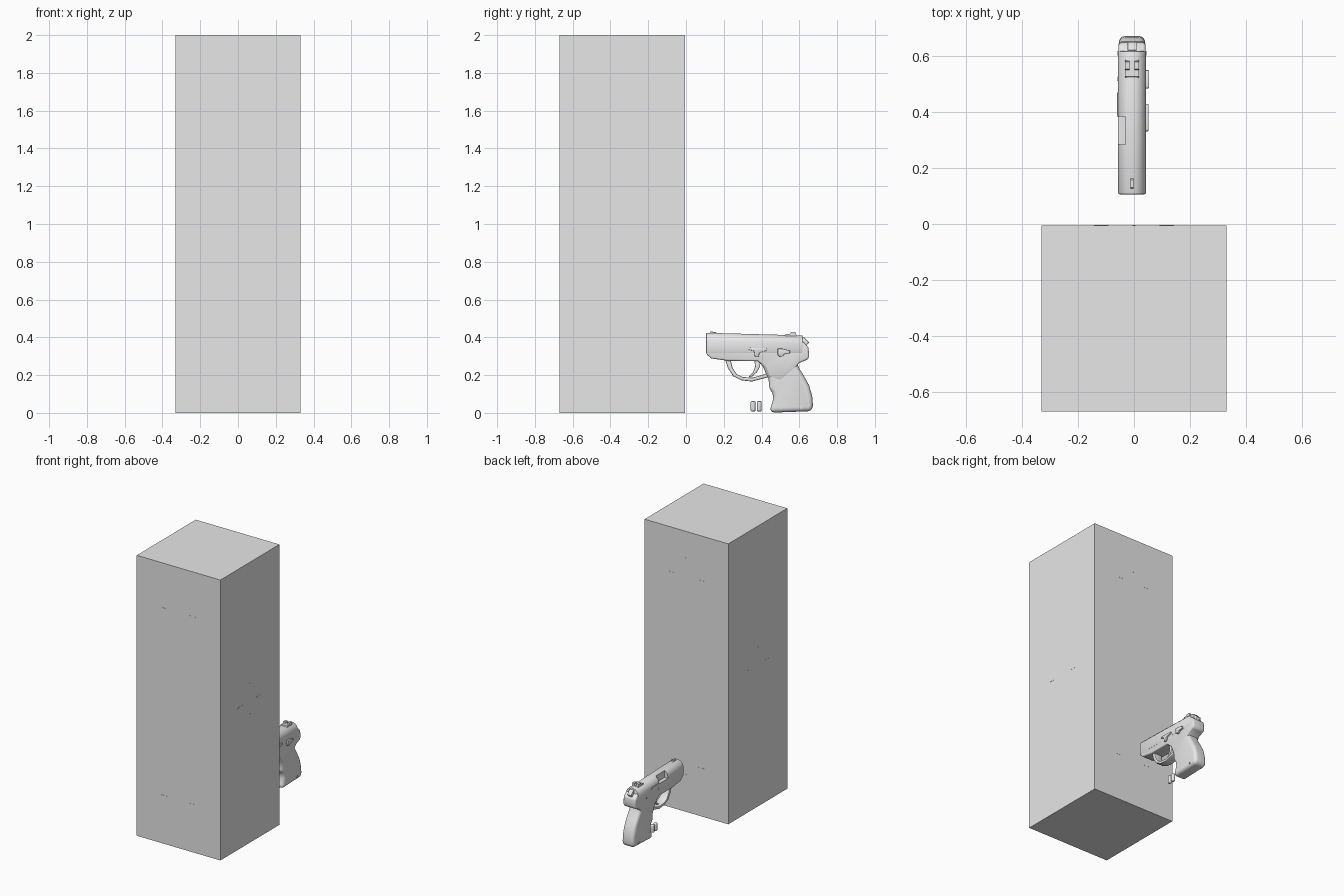
import bpy, bmesh, math
from mathutils import Vector

if "Cube" in bpy.data.objects:
    bpy.data.objects.remove(bpy.data.objects["Cube"])

grey = bpy.data.materials.new("light grey")
grey.diffuse_color = (0.8, 0.8, 0.8, 1)
grey.use_nodes = True
grey.node_tree.nodes["Principled BSDF"].inputs["Base Color"].default_value = grey.diffuse_color
CX = -0.007            # centre plane of the pistol


def finish(ob, bevel=0.0, segs=3, cutters=(), smooth=True):
    """Apply bevel and cuts, then shade."""
    bpy.ops.object.select_all(action='DESELECT')
    bpy.context.view_layer.objects.active = ob
    ob.select_set(True)
    if bevel:
        m = ob.modifiers.new("bevel", 'BEVEL')
        m.width, m.segments = bevel, segs
        m.limit_method, m.angle_limit = 'ANGLE', math.radians(40)
        bpy.ops.object.modifier_apply(modifier=m.name)
    for c in cutters:
        m = ob.modifiers.new("cut", 'BOOLEAN')
        m.operation, m.solver, m.object = 'DIFFERENCE', 'EXACT', c
        bpy.ops.object.modifier_apply(modifier=m.name)
        bpy.data.objects.remove(c)
    if smooth:
        bpy.ops.object.shade_smooth_by_angle(angle=math.radians(35))
    return ob


def extrude(name, pts, step):
    """Solid from a closed outline of 3D points, swept by a vector."""
    bm = bmesh.new()
    f = bm.faces.new([bm.verts.new(p) for p in pts])
    r = bmesh.ops.extrude_face_region(bm, geom=[f])
    bmesh.ops.translate(bm, vec=Vector(step),
                        verts=[v for v in r['geom'] if isinstance(v, bmesh.types.BMVert)])
    bmesh.ops.recalc_face_normals(bm, faces=bm.faces)
    me = bpy.data.meshes.new(name)
    bm.to_mesh(me)
    bm.free()
    me.materials.append(grey)
    ob = bpy.data.objects.new(name, me)
    bpy.context.collection.objects.link(ob)
    return ob


def side(name, pts, half, cx=CX, bevel=0.0, segs=3):
    """Side outline in hundredths (y, z), swept across x."""
    ob = extrude(name, [(cx - half, y / 100, z / 100) for y, z in pts], (2 * half, 0, 0))
    return finish(ob, bevel, segs)


def box(name, x0, x1, y0, y1, z0, z1, bevel=0.0, smooth=False):
    ob = extrude(name, [(x0, y0, z0), (x1, y0, z0), (x1, y1, z0), (x0, y1, z0)], (0, 0, z1 - z0))
    return finish(ob, bevel, 2, smooth=smooth)


def rod(name, radius, centre, step, n=20, axis='y'):
    pts = []
    for i in range(n):
        a = 2 * math.pi * i / n
        u, v = radius * math.cos(a), radius * math.sin(a)
        off = {'y': (u, 0, v), 'x': (0, u, v), 'z': (u, v, 0)}[axis]
        pts.append(Vector(centre) + Vector(off))
    return extrude(name, pts, step)


# tall block
Y0, Y1 = -0.67, -0.005
box("tall_block", -0.33, 0.33, Y0, Y1, 0, 2)

# thin cross ticks on the four upright faces
T, W, D = 0.03, 0.005, 0.001
for label, y in (("front", Y0), ("back", Y1)):
    for zc in (1.677, 0.34):
        for s in (-1, 1):
            z, x = zc + s * 0.105, s * 0.117
            box(label + "_tick_upright", -W, W, y - D, y + D, z - T, z + T)
            box(label + "_tick_level", x - T * 0.85, x + T * 0.85, y - D, y + D, zc - W, zc + W)
ym = (Y0 + Y1) / 2
for label, x in (("left", -0.33), ("right", 0.33)):
    for s in (-1, 1):
        z, y = 1.008 + s * 0.11, ym + s * 0.107
        box(label + "_tick_upright", x - D, x + D, ym - W, ym + W, z - 0.02, z + 0.02)
        box(label + "_tick_level", x - D, x + D, y - 0.025, y + 0.025, 1.008 - W, 1.008 + W)

# slide: chamfered cross-section swept along y, with muzzle and ejection cuts
sec = [(0.05, 0.315), (0.05, 0.383), (0.043, 0.403), (0.027, 0.419), (0.012, 0.424)]
sec = sec + [(-x, z) for x, z in reversed(sec)]
slide = extrude("slide", [(CX + x, 0.106, z) for x, z in sec], (0, 0.512, 0))
for v in slide.data.vertices:          # top falls slightly to the rear
    if v.co.y > 0.5 and v.co.z > 0.35:
        v.co.z -= 0.014
bore = rod("bore_cutter", 0.026, (CX, 0.09, 0.378), (0, 0.07, 0))
port = box("port_cutter", -0.08, -0.03, 0.285, 0.385, 0.365, 0.45)
for c in (bore, port):
    c.hide_render = True
finish(slide, 0.006, 2, (bore, port))
barrel = rod("barrel", 0.021, (CX, 0.109, 0.378), (0, 0.06, 0))
hole = rod("barrel_cutter", 0.014, (CX, 0.09, 0.378), (0, 0.06, 0))
hole.hide_render = True
finish(barrel, cutters=(hole,))

# frame and grip
side("frame", [(10.8, 34.5), (10.8, 31), (13.5, 28.8), (22, 27.6), (38, 27.4), (42, 24),
               (44, 19), (50, 17), (58, 24), (60, 26.5), (64.5, 28.3), (65.2, 30),
               (64.8, 35), (61.5, 38), (60, 34.5)], 0.048, bevel=0.009)
side("grip", [(38.5, 30), (39.5, 26), (41, 24), (42.5, 20.5), (43.5, 18.5), (44, 15.5),
              (43.8, 13), (45.8, 10.5), (46.2, 7.5), (45.2, 4), (44.2, 0.6), (47, 0.2),
              (66.6, 0.9), (67.2, 4), (66.8, 9), (65.2, 14.5), (62.5, 19.5), (60, 23.5),
              (58.8, 26.5), (58, 30)], 0.047, bevel=0.024, segs=5)

# trigger guard ring and trigger
outer = [(20.8, 28), (22.3, 23.5), (25, 19.4), (29.5, 17.2), (35, 16.6), (40, 18), (44.5, 19)]
inner = [(44.5, 21.5), (39.5, 19.8), (35, 18.6), (30, 19), (26.8, 20.6), (24.6, 24), (23.6, 28)]
side("trigger_guard", outer + inner, 0.03, bevel=0.006, segs=2)
side("trigger", [(36.2, 28), (36.6, 24.5), (35.5, 21.5), (33, 18.9), (34.5, 18.9), (37.5, 21.5),
                 (39.2, 24.5), (39.5, 28)], 0.014, bevel=0.004, segs=2)

# hammer
side("hammer", [(60, 33), (60.5, 39), (62.2, 40.2), (65.2, 37.3), (64, 36), (63.6, 33)],
     0.016, bevel=0.003, segs=2)

# sights
side("front_sight", [(12.6, 41.8), (13, 43), (15.8, 42.9), (16.5, 41.8)], 0.005)
for s in (-1, 1):
    side("rear_sight_post", [(54.5, 40), (55.5, 42.8), (58, 42.8), (58.6, 40)], 0.008, CX + s * 0.017)
side("rear_sight_base", [(52, 40), (52.8, 41.8), (58.4, 41.6), (58.8, 39.5)], 0.025)

# left-hand controls (on +x)
side("slide_stop", [(33, 33.5), (33.5, 34.5), (43, 34.3), (43, 33), (39, 32), (38.5, 29.5),
                    (36.5, 29.5), (36, 32.8)], 0.006, 0.046, bevel=0.003, segs=2)
side("safety_lever", [(48.5, 31), (48.5, 34), (51, 34), (55, 33), (55, 31.6), (52, 31),
                      (51, 29.8), (49, 30)], 0.008, 0.046, bevel=0.003, segs=2)
for y, z in ((0.52, 0.318), (0.39, 0.335), (0.61, 0.03)):
    finish(rod("cross_pin", 0.008, (CX - 0.052, y, z), (0.103, 0, 0), 12, 'x'))

# extractor plate on the ejection side
box("extractor", CX - 0.053, CX - 0.045, 0.39, 0.47, 0.358, 0.37)

# two small loose rounds standing under the guard
for y in (0.355, 0.388):
    finish(rod("round", 0.013, (CX, y, 0.008), (0, 0, 0.054), 14, 'z'), 0.006, 3)
